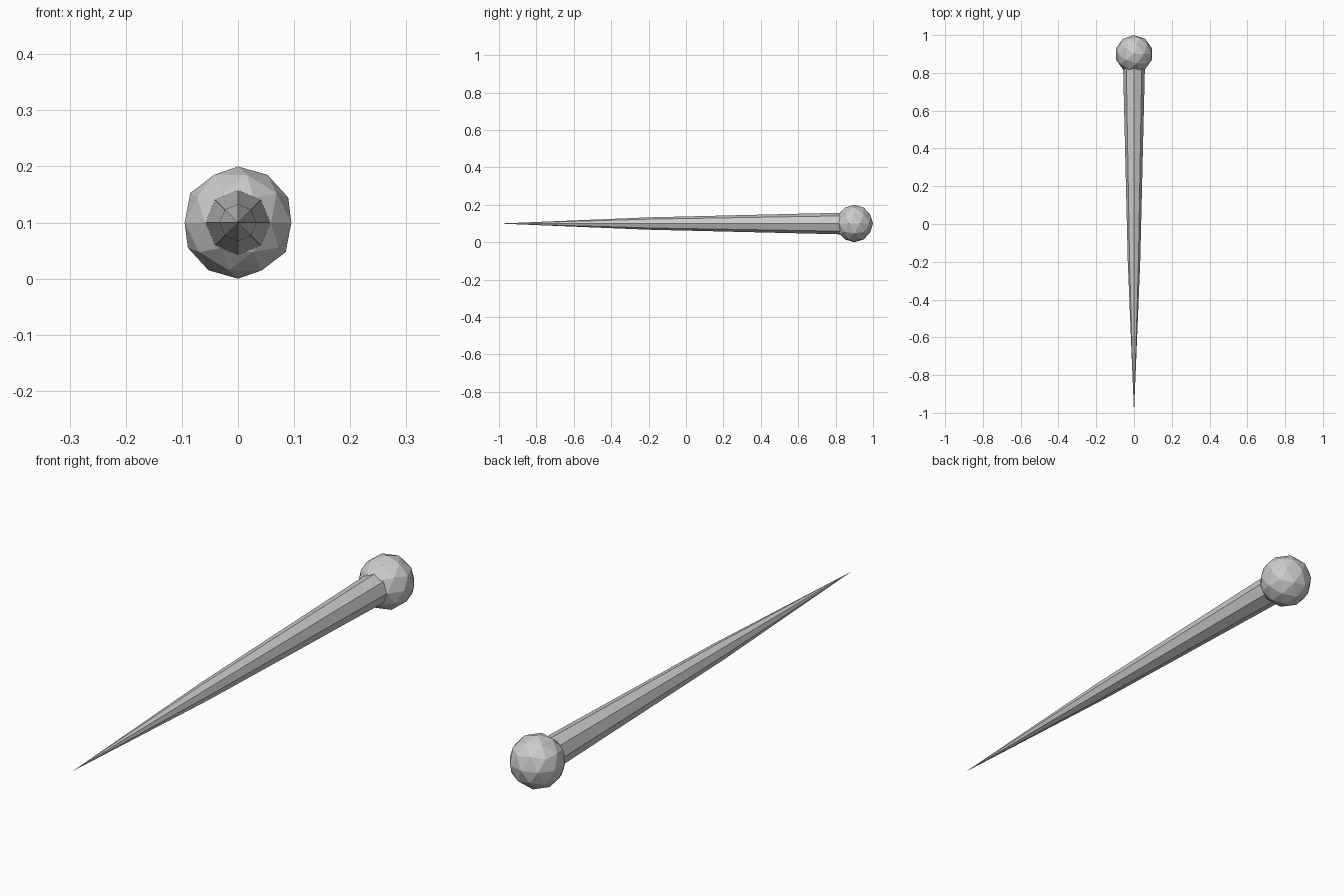
import bpy, bmesh, math

if "Cube" in bpy.data.objects:
    bpy.data.objects.remove(bpy.data.objects["Cube"])

SIDES = 8
AXIS_Z = 0.1

# Tapered spike along y: (y, radius) rings behind a sharp tip
profile = [(-0.2, 0.033), (0.88, 0.059)]
bm = bmesh.new()
tip = bm.verts.new((0, -1, AXIS_Z))
rings = []
for y, r in profile:
    ring = []
    for i in range(SIDES):
        a = 2 * math.pi * i / SIDES
        ring.append(bm.verts.new((r * math.cos(a), y, AXIS_Z + r * math.sin(a))))
    rings.append(ring)
for i in range(SIDES):
    j = (i + 1) % SIDES
    bm.faces.new((tip, rings[0][i], rings[0][j]))
    for near, far in zip(rings, rings[1:]):
        bm.faces.new((near[i], far[i], far[j], near[j]))
bm.faces.new(rings[-1])
bmesh.ops.recalc_face_normals(bm, faces=bm.faces)
mesh = bpy.data.meshes.new("spike")
bm.to_mesh(mesh)
bm.free()
bpy.context.collection.objects.link(bpy.data.objects.new("spike", mesh))

# Faceted ball head
bpy.ops.mesh.primitive_ico_sphere_add(subdivisions=2, radius=0.1, location=(0, 0.9, AXIS_Z))
bpy.context.object.name = "ball_head"
